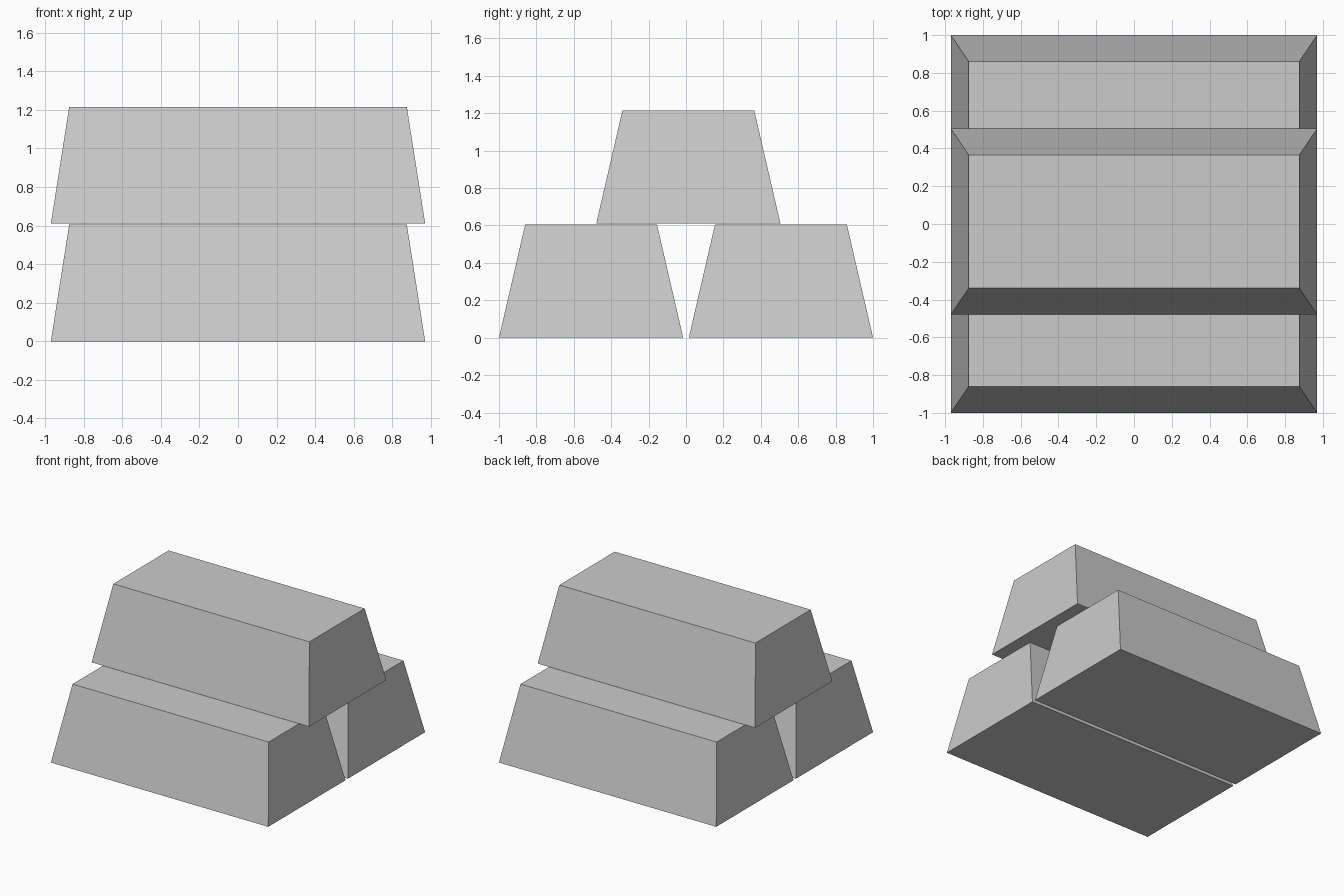
import bpy
import bmesh

# Remove the default cube
cube = bpy.data.objects.get("Cube")
if cube:
    bpy.data.objects.remove(cube, do_unlink=True)

# Plain silver metal
silver = bpy.data.materials.new("silver_grey")
silver.use_nodes = True
colour = (0.6, 0.6, 0.6, 1)
silver.diffuse_color = colour
silver.node_tree.nodes["Principled BSDF"].inputs["Base Color"].default_value = colour

LENGTH, WIDTH, HEIGHT = 1.94, 0.985, 0.605
TOP_LENGTH, TOP_WIDTH = 1.75, 0.705


def ingot(name, y, z):
    """Tapered bar whose base is centred at (0, y, z)."""
    bm = bmesh.new()
    bmesh.ops.create_cube(bm, size=1)
    for v in bm.verts:
        top = v.co.z > 0
        v.co.x *= TOP_LENGTH if top else LENGTH
        v.co.y *= TOP_WIDTH if top else WIDTH
        v.co.z = HEIGHT if top else 0
    mesh = bpy.data.meshes.new(name)
    bm.to_mesh(mesh)
    bm.free()
    mesh.materials.append(silver)
    obj = bpy.data.objects.new(name, mesh)
    obj.location = (0, y, z)
    bpy.context.collection.objects.link(obj)


# Two bars side by side with a third stacked across the gap
ingot("front_ingot", -0.5075, 0)
ingot("back_ingot", 0.5075, 0)
ingot("top_ingot", 0.0125, 0.61)
